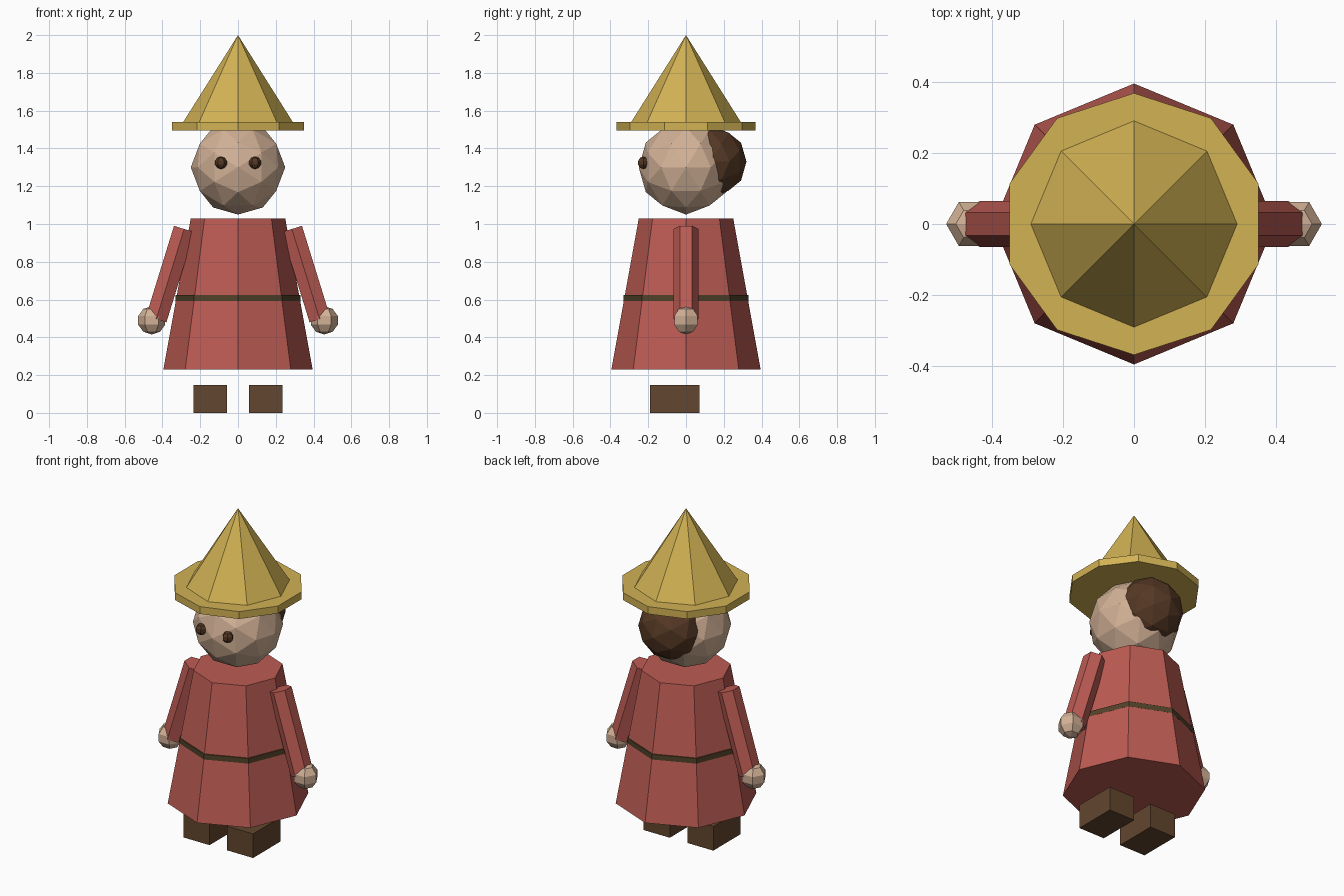
import bpy, bmesh, math
from mathutils import Matrix, Vector

cube = bpy.data.objects.get("Cube")
if cube:
    bpy.data.objects.remove(cube, do_unlink=True)


def material(name, hex_code):
    """Flat material from an sRGB hex string, stored as linear values."""
    srgb = [int(hex_code[i:i + 2], 16) / 255 for i in (0, 2, 4)]
    colour = [((c + 0.055) / 1.055) ** 2.4 for c in srgb] + [1.0]
    mat = bpy.data.materials.new(name)
    mat.use_nodes = True
    mat.diffuse_color = colour
    mat.node_tree.nodes["Principled BSDF"].inputs["Base Color"].default_value = colour
    return mat


straw = material("straw", "D2B254")
skin = material("skin", "D2B196")
robe_red = material("robe red", "BC5B53")
belt_brown = material("belt brown", "524229")
shoe_brown = material("shoe brown", "62462E")
hair_brown = material("hair brown", "553824")


def finish(bm, name, mat, location=(0, 0, 0), tilt=0.0):
    bmesh.ops.recalc_face_normals(bm, faces=bm.faces)
    mesh = bpy.data.meshes.new(name)
    bm.to_mesh(mesh)
    bm.free()
    mesh.materials.append(mat)
    obj = bpy.data.objects.new(name, mesh)
    obj.location = location
    obj.rotation_euler.y = tilt
    bpy.context.collection.objects.link(obj)
    return obj


def cone(name, mat, sides, r_bottom, r_top, height, location, tilt=0.0):
    """Prism or cone centred on its location, with a corner facing front."""
    bm = bmesh.new()
    bmesh.ops.create_cone(bm, cap_ends=True, segments=sides, radius1=r_bottom,
                          radius2=r_top, depth=height)
    return finish(bm, name, mat, location, tilt)


def standing_cone(name, mat, sides, r_bottom, r_top, z0, z1):
    return cone(name, mat, sides, r_bottom, r_top, z1 - z0, (0, 0, (z0 + z1) / 2))


def faceted_ball(name, mat, radius, location):
    """Subdivided icosahedron with an edge midpoint on every axis."""
    t = (1 + math.sqrt(5)) / 2
    corners = []
    for a in (-1, 1):
        for b in (-t, t):
            corners += [Vector((a, 0, b)), Vector((0, b, a)), Vector((b, a, 0))]
    points = list(corners)
    for i, p in enumerate(corners):
        points += [p + q for q in corners[:i] if (p - q).length < 2.1]
    bm = bmesh.new()
    verts = [bm.verts.new(p.normalized() * radius) for p in points]
    bmesh.ops.convex_hull(bm, input=verts)
    return finish(bm, name, mat, location)


def small_ball(name, mat, radius, location):
    """Coarse ball with a corner pointing sideways."""
    bm = bmesh.new()
    bmesh.ops.create_uvsphere(bm, u_segments=6, v_segments=5, radius=radius,
                              matrix=Matrix.Rotation(math.pi / 2, 4, 'Z'))
    return finish(bm, name, mat, location)


def box(name, mat, size, location):
    bm = bmesh.new()
    bmesh.ops.create_cube(bm, size=1, matrix=Matrix.Diagonal((*size, 1)))
    return finish(bm, name, mat, location)


# Robe and belt
standing_cone("robe", robe_red, 8, 0.395, 0.25, 0.23, 1.03)
standing_cone("belt", belt_brown, 8, 0.33, 0.33, 0.592, 0.624)

# Head and hair
faceted_ball("head", skin, 0.25, (0, 0, 1.3))
faceted_ball("hair", hair_brown, 0.19, (0, 0.13, 1.33))

# Pointed hat
standing_cone("hat_brim", straw, 10, 0.368, 0.368, 1.495, 1.54)
standing_cone("hat_cone", straw, 8, 0.29, 0, 1.54, 2.0)

# Paired parts
TILT, ARM = 0.3, 0.5
for side, s in (("left", 1), ("right", -1)):
    small_ball(side + "_eye", hair_brown, 0.033, (s * 0.09, -0.226, 1.324))
    arm_x = 0.285 + math.sin(TILT) * ARM / 2
    arm_z = 0.9735 - math.cos(TILT) * ARM / 2
    cone(side + "_arm", robe_red, 6, 0.065, 0.065, ARM, (s * arm_x, 0, arm_z), -s * TILT)
    small_ball(side + "_hand", skin, 0.075, (s * 0.457, 0, 0.49))
    box(side + "_shoe", shoe_brown, (0.176, 0.262, 0.147), (s * 0.147, -0.059, 0.0735))
